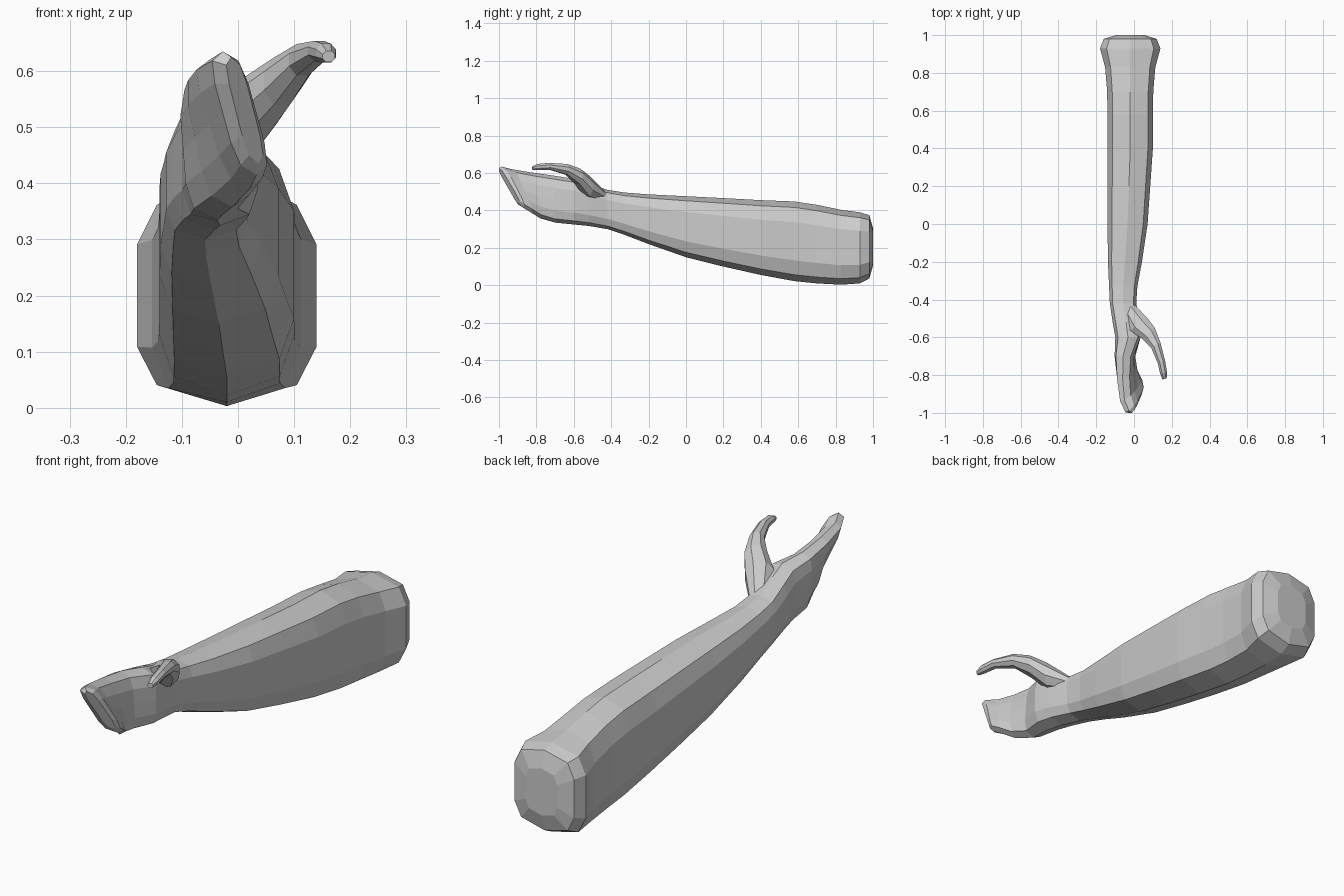
import bpy, bmesh

# Ring profiles in unit coordinates (a = sideways, b = vertical)
WIDE = [(0, -1), (.78, -.84), (1, -.48), (1, 0), (1, .48), (.78, .85), (0, 1)]
WIDE += [(-a, b) for a, b in reversed(WIDE[1:-1])]
SLIM = [(.45, -1), (1, -.4), (1, .4), (.45, 1), (-.45, 1), (-1, .4), (-1, -.4), (-.45, -1)]


def loft(name, profile, sections):
    """Skin rings; section = y, x, z, half width, half height,
    then x and y lean of the top, then y skew of the +x side."""
    bm = bmesh.new()
    rings = []
    for s in sections:
        y, x, z, w, h, lean_x, lean_y, skew = tuple(s) + (0,) * (8 - len(s))
        rings.append([bm.verts.new((x + a * w + b * lean_x,
                                    y + b * lean_y + a * skew,
                                    z + b * h)) for a, b in profile])
    n = len(profile)
    for r0, r1 in zip(rings, rings[1:]):
        for i in range(n):
            j = (i + 1) % n
            bm.faces.new((r0[i], r0[j], r1[j], r1[i]))
    bm.faces.new(rings[0])
    bm.faces.new(rings[-1])
    bmesh.ops.recalc_face_normals(bm, faces=bm.faces)
    mesh = bpy.data.meshes.new(name)
    bm.to_mesh(mesh)
    bm.free()
    obj = bpy.data.objects.new(name, mesh)
    bpy.context.collection.objects.link(obj)
    return obj


# Forearm with flared end, running into a curled mitten hand
loft("forearm_and_hand", WIDE, [
    (1.0, -.02, .205, .075, .10),
    (.98, -.02, .205, .14, .17),
    (.93, -.02, .20, .16, .19),
    (.83, -.02, .203, .133, .20),
    (.70, -.02, .22, .122, .21),
    (.58, -.02, .235, .121, .213),
    (.40, -.02, .255, .12, .20),
    (.20, -.027, .283, .113, .183),
    (0, -.034, .313, .106, .163),
    (-.20, -.048, .353, .09, .133),
    (-.33, -.057, .383, .075, .113),
    (-.42, -.058, .405, .07, .105),
    (-.52, -.042, .43, .071, .113),
    (-.60, -.032, .447, .067, .122),
    (-.70, -.048, .46, .05, .125, -.01),
    (-.80, -.035, .48, .042, .122, -.025, -.02, .01),
    (-.88, -.015, .505, .036, .115, -.036, -.05, .018),
    (-.93, .003, .525, .03, .11, -.03, -.058, .022),
    (-.945, .012, .53, .016, .095, -.024, -.055, .012),
])

# Thumb curving away from the palm
loft("thumb", SLIM, [
    (-.44, -.035, .475, .03, .025, 0, 0, .02),
    (-.53, .025, .53, .045, .055, 0, 0, .033),
    (-.58, .078, .582, .032, .042, 0, 0, .03),
    (-.64, .115, .62, .024, .028, 0, 0, .015),
    (-.73, .145, .636, .02, .018, 0, 0, .006),
    (-.79, .157, .632, .018, .017, 0, 0, .004),
    (-.82, .162, .626, .011, .01, 0, 0, .003),
])
